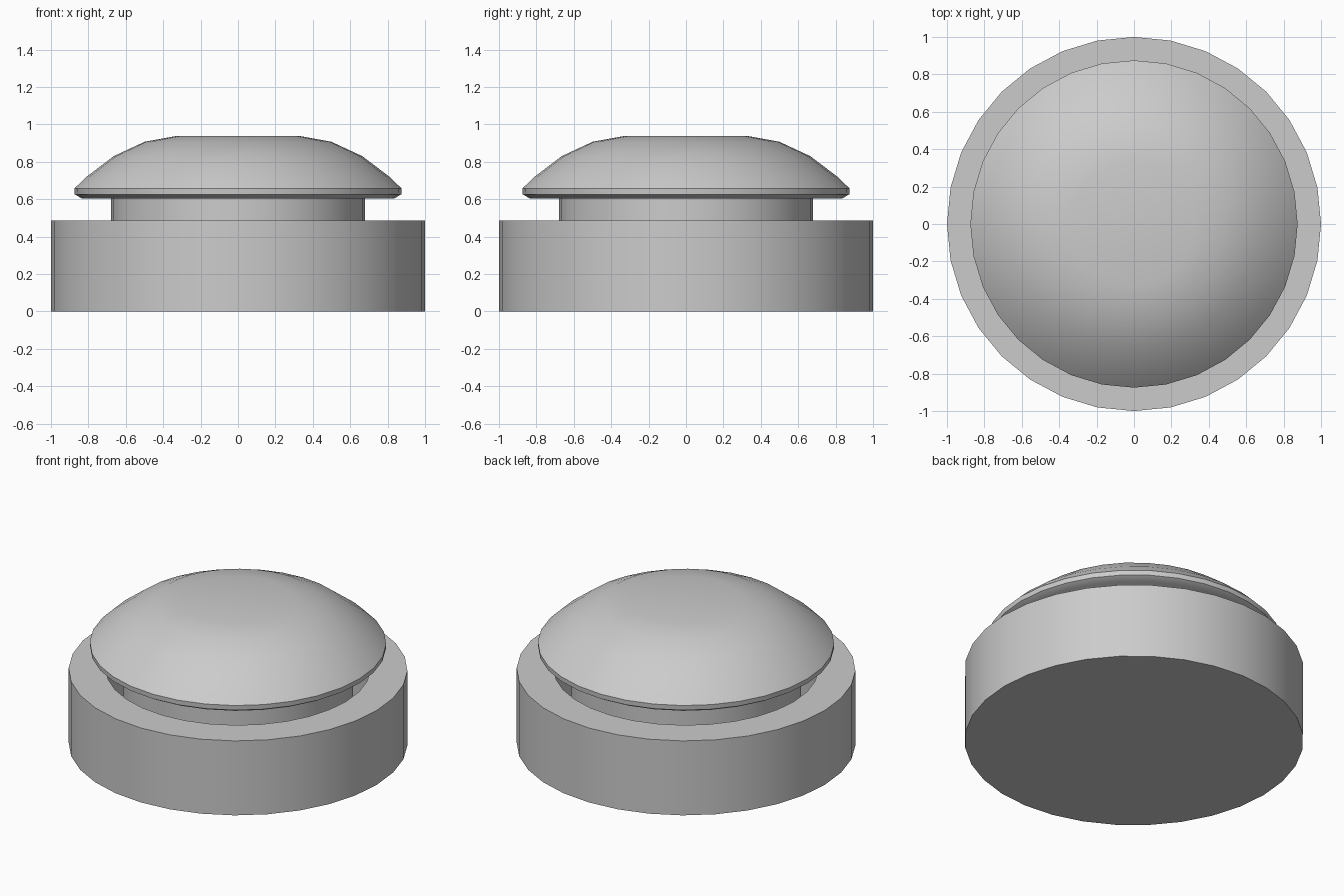
import bpy, bmesh, math

if "Cube" in bpy.data.objects:
    bpy.data.objects.remove(bpy.data.objects["Cube"])

SIDES = 32


def lathe(name, profile, angle=35):
    """Revolve an (r, z) profile about z; r = 0 at an end closes it with a fan."""
    bm = bmesh.new()
    rings = []
    for r, z in profile:
        if r == 0:
            rings.append([bm.verts.new((0, 0, z))] * SIDES)
        else:
            rings.append([bm.verts.new((r * math.cos(2 * math.pi * i / SIDES),
                                        r * math.sin(2 * math.pi * i / SIDES), z))
                          for i in range(SIDES)])
    for a, b in zip(rings, rings[1:]):
        for i in range(SIDES):
            j = (i + 1) % SIDES
            bm.faces.new(list(dict.fromkeys((a[i], a[j], b[j], b[i]))))
    bmesh.ops.recalc_face_normals(bm, faces=bm.faces)
    mesh = bpy.data.meshes.new(name)
    bm.to_mesh(mesh)
    bm.free()
    obj = bpy.data.objects.new(name, mesh)
    bpy.context.collection.objects.link(obj)
    bpy.ops.object.select_all(action='DESELECT')
    obj.select_set(True)
    bpy.context.view_layer.objects.active = obj
    bpy.ops.object.shade_smooth_by_angle(angle=math.radians(angle))
    return obj


# Base housing with a round well around the plunger
lathe("base_housing", [(0, 0), (1, 0), (1, 0.485), (0.78, 0.485),
                       (0.78, 0.12), (0, 0.12)])

# Plunger stem rising out of the well
lathe("plunger_stem", [(0, 0.12), (0.678, 0.12), (0.678, 0.606), (0, 0.606)])

# Domed push cap with a thin bevelled rim
lathe("push_cap", [(0, 0.604), (0.835, 0.604), (0.873, 0.626), (0.875, 0.657),
                   (0.81, 0.72), (0.665, 0.83), (0.50, 0.907),
                   (0.33, 0.938), (0, 0.938)])
